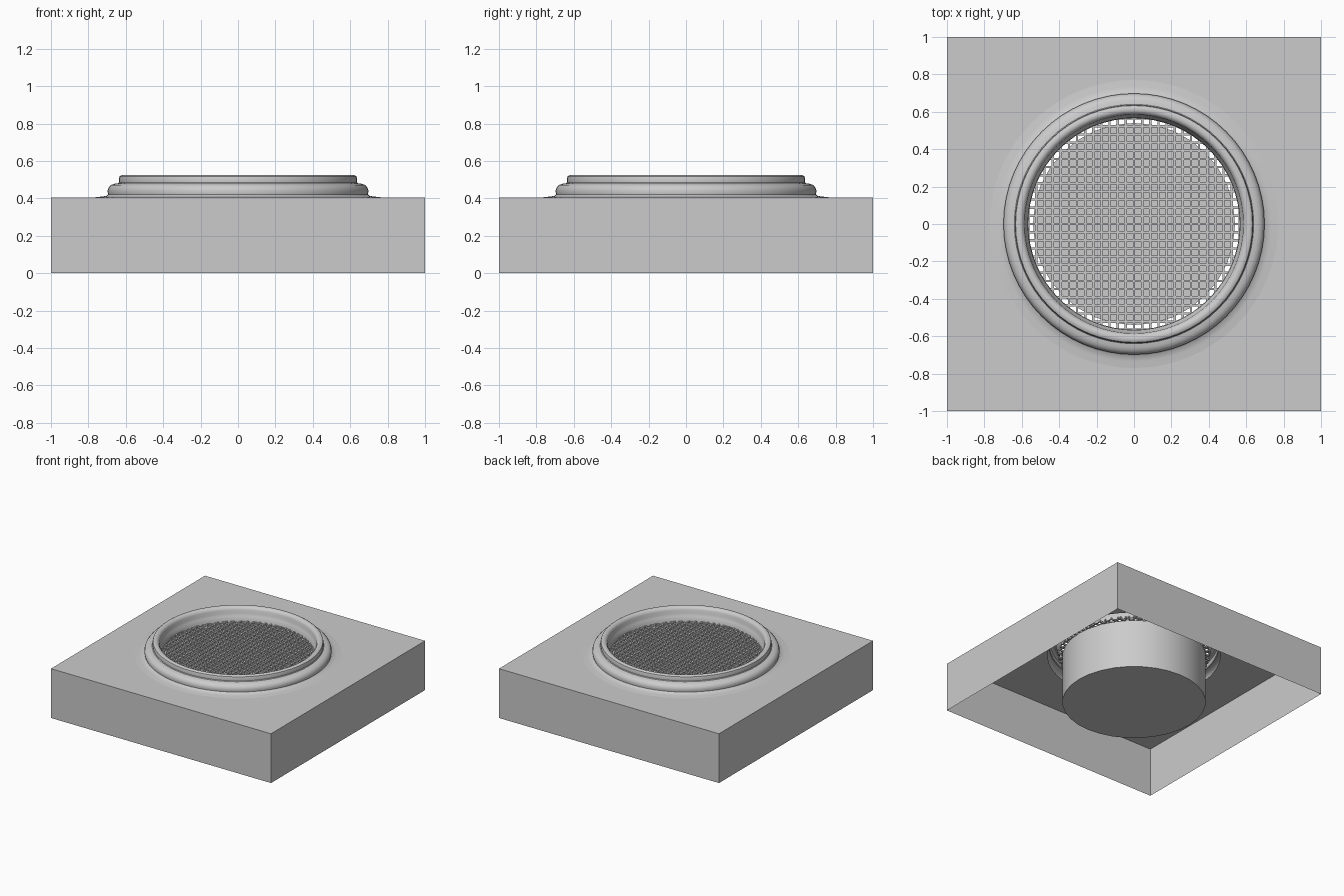
import bpy, bmesh, math

if "Cube" in bpy.data.objects:
    bpy.data.objects.remove(bpy.data.objects["Cube"])

N = 64


def finish(name, bm, smooth=None):
    mesh = bpy.data.meshes.new(name)
    bmesh.ops.recalc_face_normals(bm, faces=bm.faces[:])
    bm.to_mesh(mesh)
    bm.free()
    ob = bpy.data.objects.new(name, mesh)
    bpy.context.collection.objects.link(ob)
    if smooth:
        bpy.ops.object.select_all(action='DESELECT')
        ob.select_set(True)
        bpy.context.view_layer.objects.active = ob
        bpy.ops.object.shade_smooth_by_angle(angle=math.radians(smooth))
    return ob


def circle(bm, r, z):
    return [bm.verts.new((r * math.cos(2 * math.pi * i / N),
                          r * math.sin(2 * math.pi * i / N), z)) for i in range(N)]


def bridge(bm, a, b):
    for i in range(len(a)):
        j = (i + 1) % len(a)
        bm.faces.new((a[i], a[j], b[j], b[i]))


# Square housing: open underneath, round opening in the top
def square(bm, z):
    pts = []
    for i in range(N):
        c, s = math.cos(2 * math.pi * i / N), math.sin(2 * math.pi * i / N)
        m = max(abs(c), abs(s))
        pts.append(bm.verts.new((c / m, s / m, z)))
    return pts


bm = bmesh.new()
top, bottom = square(bm, 0.405), square(bm, 0.0)
bridge(bm, circle(bm, 0.65, 0.405), top)
bridge(bm, top, bottom)
finish("square_housing", bm)

# Stepped moulded rim, revolved from its profile
profile = [(0.77, 0.405), (0.735, 0.409), (0.705, 0.413), (0.695, 0.422),
           (0.698, 0.440), (0.692, 0.458), (0.680, 0.471), (0.662, 0.478),
           (0.640, 0.481), (0.636, 0.486), (0.637, 0.503), (0.633, 0.518),
           (0.622, 0.525), (0.605, 0.524), (0.592, 0.516), (0.585, 0.500),
           (0.583, 0.475), (0.576, 0.455), (0.568, 0.440), (0.565, 0.405)]
bm = bmesh.new()
loops = [circle(bm, r, z) for r, z in profile]
for a, b in zip(loops, loops[1:]):
    bridge(bm, a, b)
finish("moulded_rim", bm, 40)

# Round core under the grille
bm = bmesh.new()
bmesh.ops.create_cone(bm, cap_ends=True, segments=32, radius1=0.54, radius2=0.54, depth=0.4)
bmesh.ops.translate(bm, vec=(0, 0, 0.2), verts=bm.verts[:])
finish("round_core", bm, 30)

# Wire grille: crossed bars trimmed to the circle
STEP, WIRE, REACH = 0.0435, 0.012, 0.57
bm = bmesh.new()
for i in range(-13, 14):
    p = i * STEP
    if abs(p) >= REACH:
        continue
    length = 2 * math.sqrt(REACH ** 2 - p ** 2)
    for along_x in (True, False):
        vs = bmesh.ops.create_cube(bm, size=1)['verts']
        size = (length, WIRE, WIRE) if along_x else (WIRE, length, WIRE)
        pos = (0, p, 0.412) if along_x else (p, 0, 0.414)
        bmesh.ops.scale(bm, vec=size, verts=vs)
        bmesh.ops.translate(bm, vec=pos, verts=vs)
finish("wire_grille", bm)
